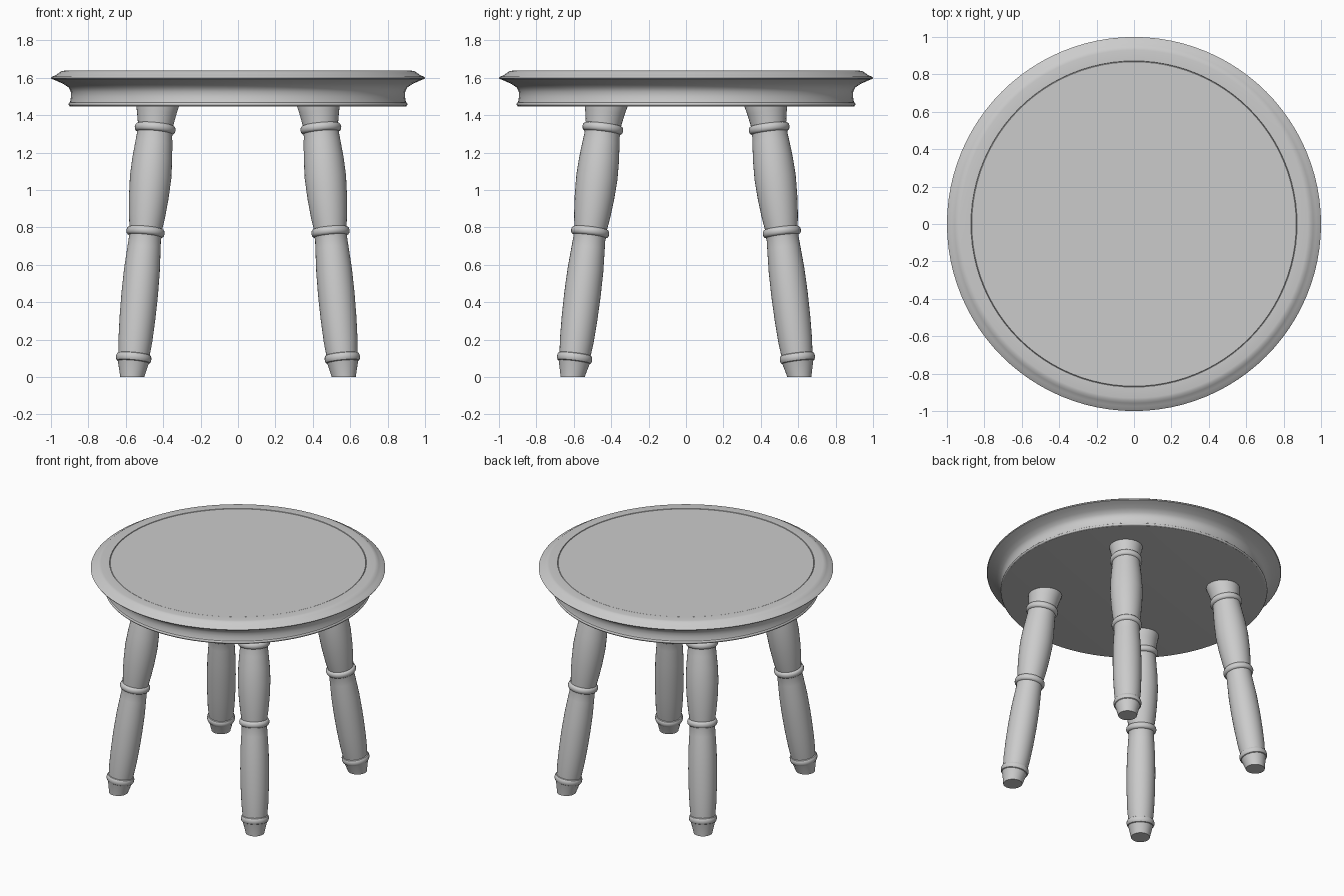
import bpy, bmesh, math
from mathutils import Vector, Matrix

if "Cube" in bpy.data.objects:
    bpy.data.objects.remove(bpy.data.objects["Cube"])


def lathe(name, profile, segments, matrix=Matrix()):
    """Spin a closed (radius, height) profile around z; ends are capped."""
    bm = bmesh.new()
    rings = []
    for r, z in profile:
        ring = []
        for i in range(segments):
            a = 2 * math.pi * i / segments
            ring.append(bm.verts.new((r * math.cos(a), r * math.sin(a), z)))
        rings.append(ring)
    for lo, hi in zip(rings, rings[1:]):
        for i in range(segments):
            j = (i + 1) % segments
            bm.faces.new((lo[i], lo[j], hi[j], hi[i]))
    bm.faces.new(rings[0][::-1])
    bm.faces.new(rings[-1])
    bm.transform(matrix)
    # Trim whatever pokes below the floor, so feet stand flat
    if min(v.co.z for v in bm.verts) < 0:
        geom = bm.verts[:] + bm.edges[:] + bm.faces[:]
        cut = bmesh.ops.bisect_plane(bm, geom=geom, plane_co=(0, 0, 0),
                                     plane_no=(0, 0, -1), clear_outer=True)
        edges = [e for e in cut["geom_cut"] if isinstance(e, bmesh.types.BMEdge)]
        bmesh.ops.contextual_create(bm, geom=edges)
    bmesh.ops.recalc_face_normals(bm, faces=bm.faces[:])
    mesh = bpy.data.meshes.new(name)
    bm.to_mesh(mesh)
    bm.free()
    obj = bpy.data.objects.new(name, mesh)
    bpy.context.collection.objects.link(obj)
    bpy.ops.object.select_all(action='DESELECT')
    obj.select_set(True)
    bpy.context.view_layer.objects.active = obj
    bpy.ops.object.shade_smooth_by_angle(angle=math.radians(35))
    return obj


def bead(r, z, base, half=0.022, steps=6):
    """Half-round ring points bulging from base radius to r."""
    return [(base + (r - base) * math.sin(math.pi * i / steps),
             z - half * math.cos(math.pi * i / steps)) for i in range(steps + 1)]


# Seat: bead at the foot, concave apron, moulded rim, faint inlay line on top
seat_profile = ([(0.885, 1.446), (0.900, 1.448)] + bead(0.906, 1.459, 0.899, 0.009)
                + [(0.897, 1.475), (0.893, 1.50), (0.894, 1.525), (0.905, 1.548),
                   (0.935, 1.568), (0.970, 1.584), (0.996, 1.594), (1.0, 1.600),
                   (0.994, 1.606), (0.975, 1.614), (0.958, 1.626), (0.945, 1.635),
                   (0.930, 1.638), (0.872, 1.638), (0.870, 1.632), (0.867, 1.636)])
lathe("seat", seat_profile, 96)

# Turned leg profile, measured along the leg from the foot
leg_profile = ([(0.060, -0.02), (0.066, 0.01), (0.082, 0.075)]
               + bead(0.095, 0.103, 0.084)
               + [(0.091, 0.20), (0.096, 0.32), (0.098, 0.45), (0.096, 0.58),
                  (0.089, 0.70), (0.086, 0.75)]
               + bead(0.103, 0.785, 0.088)
               + [(0.097, 0.87), (0.106, 0.97), (0.111, 1.08), (0.107, 1.18),
                  (0.099, 1.27), (0.095, 1.31)]
               + bead(0.110, 1.345, 0.095)
               + [(0.098, 1.385), (0.106, 1.43), (0.116, 1.475), (0.116, 1.49)])

# Four splayed legs
for side, sx in (("left", -1), ("right", 1)):
    for end, sy in (("front", -1), ("back", 1)):
        foot = Vector((0.567 * sx, 0.608 * sy, 0))
        top = Vector((0.432 * sx, 0.430 * sy, 1.446))
        tilt = (top - foot).to_track_quat('Z', 'Y').to_matrix().to_4x4()
        lathe(f"{end}_{side}_leg", leg_profile, 32, Matrix.Translation(foot) @ tilt)
